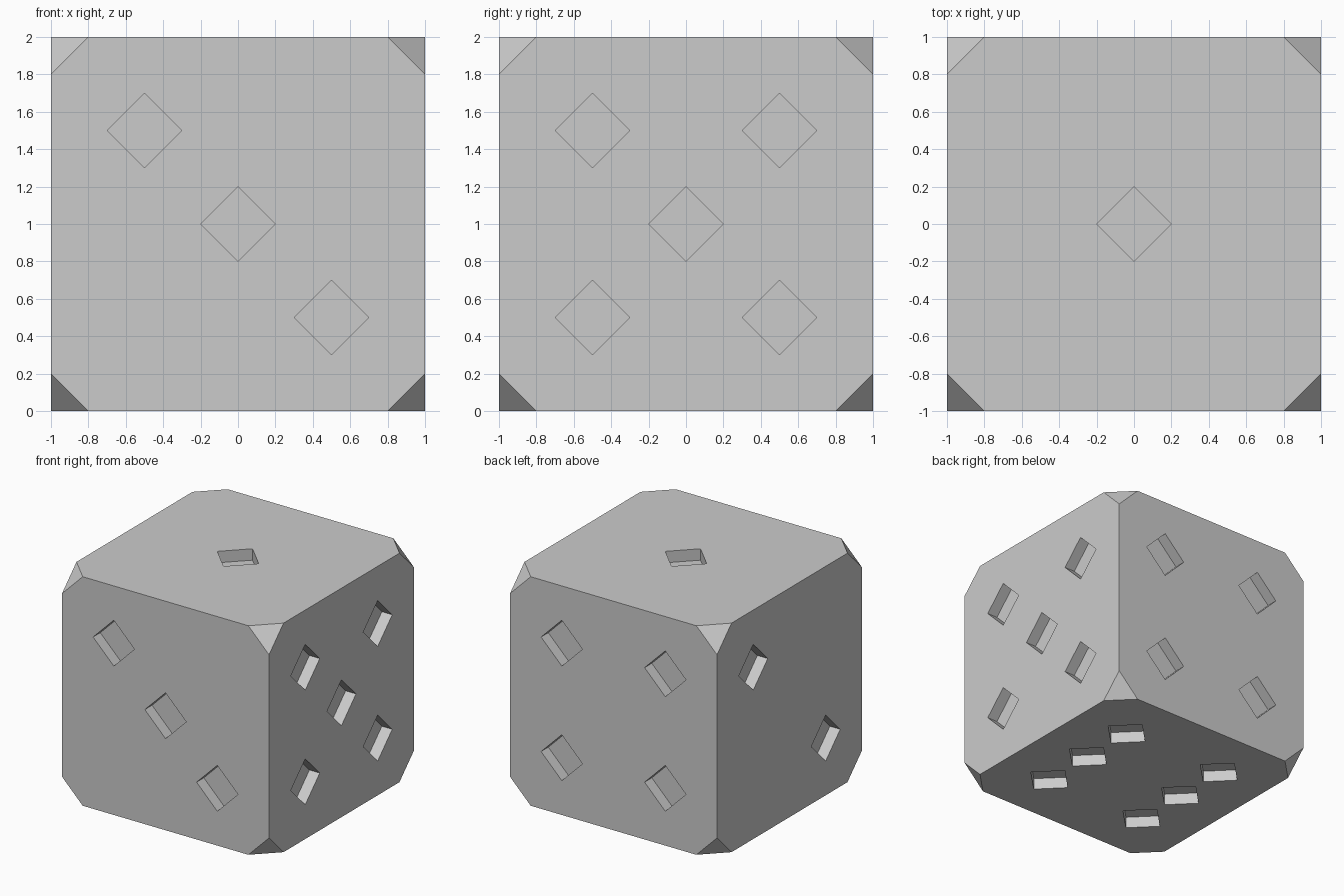
import bpy, bmesh
from mathutils import Matrix, Vector

if "Cube" in bpy.data.objects:
    bpy.data.objects.remove(bpy.data.objects["Cube"])

PIP_RADIUS, PIP_DEPTH, CORNER_CUT = 0.2, 0.1, 0.2
CENTRE = Matrix.Translation((0, 0, 1))


def make_object(name, bm):
    bmesh.ops.recalc_face_normals(bm, faces=bm.faces)
    mesh = bpy.data.meshes.new(name)
    bm.to_mesh(mesh)
    bm.free()
    obj = bpy.data.objects.new(name, mesh)
    bpy.context.collection.objects.link(obj)
    return obj


# Die body: cube with flat-cut corners
bm = bmesh.new()
bmesh.ops.create_cube(bm, size=2, matrix=CENTRE)
bmesh.ops.bevel(bm, geom=bm.verts[:], offset=CORNER_CUT, offset_type='OFFSET',
                segments=1, affect='VERTICES')
die = make_object("die_body", bm)

# Pip layouts: outward normal, in-face axes u and v, pip positions (u, v)
X, Y, Z = Vector((1, 0, 0)), Vector((0, 1, 0)), Vector((0, 0, 1))
S = 0.5
corners = [(u, v) for u in (-S, S) for v in (-S, S)]
layouts = [
    (Z, X, Y, [(0, 0)]),                              # top: one
    (-X, Y, Z, [(S, S), (-S, -S)]),                   # left: two
    (-Y, X, Z, [(-S, S), (0, 0), (S, -S)]),           # front: three
    (Y, X, Z, corners),                               # back: four
    (X, Y, Z, corners + [(0, 0)]),                    # right: five
    (-Z, X, Y, corners + [(-S, 0), (S, 0)]),          # bottom: six
]

# Diamond prisms that sink the pips
bm = bmesh.new()
for n, u, v, pips in layouts:
    for a, b in pips:
        m = Matrix((u, n.cross(u), n)).transposed().to_4x4()
        m.translation = Vector((0, 0, 1)) + n + u * a + v * b
        bmesh.ops.create_cone(bm, cap_ends=True, segments=4, radius1=PIP_RADIUS,
                              radius2=PIP_RADIUS, depth=2 * PIP_DEPTH, matrix=m)
cutter = make_object("pip_cutter", bm)
cutter.hide_render = True
cutter.display_type = 'WIRE'

cut = die.modifiers.new("pips", 'BOOLEAN')
cut.operation = 'DIFFERENCE'
cut.solver = 'EXACT'
cut.object = cutter
